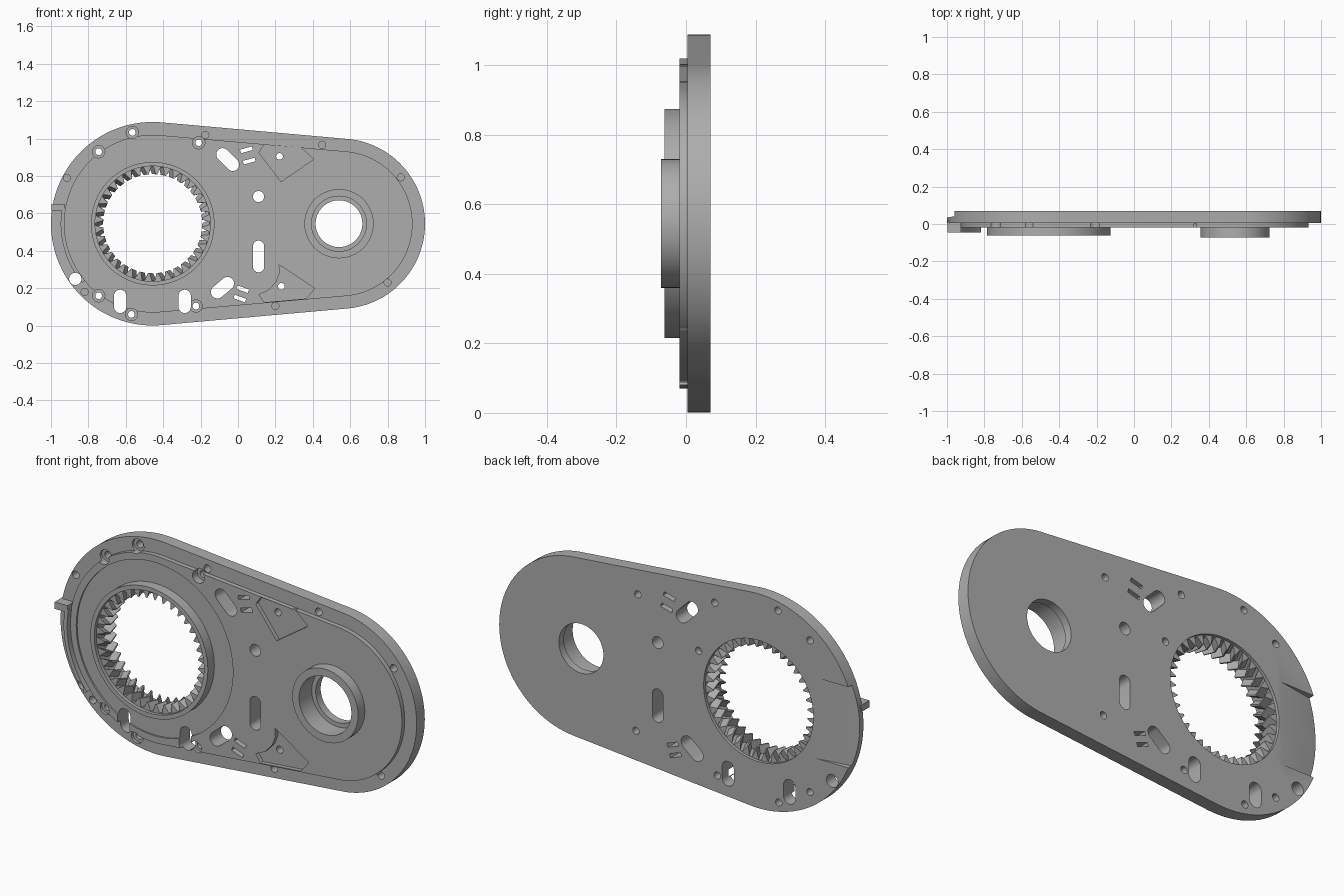
import bpy, bmesh, math
from math import cos, sin, pi, radians

if "Cube" in bpy.data.objects:
    bpy.data.objects.remove(bpy.data.objects["Cube"])

grey = bpy.data.materials.new("machined grey")
grey.use_nodes = True
grey.diffuse_color = (0.42, 0.42, 0.42, 1)
grey.node_tree.nodes["Principled BSDF"].inputs["Base Color"].default_value = (0.42, 0.42, 0.42, 1)

CZ = 0.545             # height of both bore centres
LX, RX = -0.456, 0.545
FRONT, BACK = -0.2, 0.2


def loft(name, sections):
    """Solid through (y, outline) sections, outlines given as (x, z)."""
    bm = bmesh.new()
    rings = [[bm.verts.new((x, y, z)) for x, z in pts] for y, pts in sections]
    n = len(rings[0])
    for a, b in zip(rings, rings[1:]):
        for i in range(n):
            j = (i + 1) % n
            bm.faces.new((a[i], a[j], b[j], b[i]))
    bm.faces.new(rings[0])
    bm.faces.new(rings[-1])
    bmesh.ops.recalc_face_normals(bm, faces=bm.faces)
    me = bpy.data.meshes.new(name)
    bm.to_mesh(me)
    bm.free()
    me.materials.append(grey)
    ob = bpy.data.objects.new(name, me)
    bpy.context.scene.collection.objects.link(ob)
    return ob


def prism(name, pts, y0, y1):
    return loft(name, [(y0, pts), (y1, pts)])


def arc(x, z, r, a0, a1, n):
    return [(x + r * cos(radians(a0 + (a1 - a0) * i / n)),
             z + r * sin(radians(a0 + (a1 - a0) * i / n))) for i in range(n + 1)]


def circle(x, z, r, n=32):
    return arc(x, z, r, 0, 360, n)[:-1]


def stadium(r_left, r_right):
    t = math.degrees(math.acos((r_left - r_right) / (RX - LX)))
    return arc(RX, CZ, r_right, -t, t, 48) + arc(LX, CZ, r_left, t, 360 - t, 64)


def slot(x, z, length, width, angle):
    r, h = width / 2, (length - width) / 2
    dx, dz = h * cos(radians(angle)), h * sin(radians(angle))
    return (arc(x + dx, z + dz, r, angle - 90, angle + 90, 12)
            + arc(x - dx, z - dz, r, angle + 90, angle + 270, 12))


def rect(x, z, w, h, angle=0):
    c, s = cos(radians(angle)), sin(radians(angle))
    return [(x + u * w / 2 * c - v * h / 2 * s, z + u * w / 2 * s + v * h / 2 * c)
            for u, v in ((-1, -1), (1, -1), (1, 1), (-1, 1))]


def gear_outline(twist, teeth=36):
    pts = []
    for i in range(teeth):
        for f, r in ((-0.14, 0.305), (0.14, 0.305), (0.43, 0.265), (0.57, 0.265)):
            a = 2 * pi * (i + f) / teeth + twist
            pts.append((LX + r * cos(a), CZ + r * sin(a)))
    return pts


cover = prism("cover_plate", stadium(0.544, 0.455), 0.005, 0.07)
helpers = []


def combine(ob, op):
    m = cover.modifiers.new(ob.name, 'BOOLEAN')
    m.operation, m.solver, m.object = op, 'EXACT', ob
    ob.hide_render = True
    helpers.append(ob)


def add(name, pts, y0, y1):
    combine(prism(name, pts, y0, y1), 'UNION')


def cut(pts, y0=FRONT, y1=BACK):
    combine(prism("cutter", pts, y0, y1), 'DIFFERENCE')


# Raised inner face, shallow groove, gear collar and bearing boss
add("raised_face", stadium(0.475, 0.388), -0.018, 0.03)
cut(circle(LX, CZ, 0.44, 96), FRONT, -0.01)
add("gear_collar", circle(LX, CZ, 0.33, 96), -0.062, 0.03)
add("bearing_boss", circle(RX - 0.005, CZ, 0.185, 64), -0.072, 0.03)

# Curved lip with a square tab at the left edge
add("edge_lip", arc(LX, CZ, 0.492, 170, 220, 20) + arc(LX, CZ, 0.472, 220, 170, 20), -0.045, 0.03)
add("edge_tab", rect(-0.962, 0.632, 0.072, 0.035), -0.045, 0.02)

# Herringbone ring gear bore with clearance at both ends
step = radians(5)
combine(loft("gear_cutter", [(FRONT, gear_outline(0)), (-0.05, gear_outline(0)),
                             (0.004, gear_outline(step)), (0.058, gear_outline(0)),
                             (BACK, gear_outline(0))]), 'DIFFERENCE')
cut(circle(LX, CZ, 0.308, 96), FRONT, -0.045)
cut(circle(LX, CZ, 0.308, 96), 0.055, BACK)

# Stepped bearing bore
cut(circle(RX - 0.005, CZ, 0.125, 64))
cut(circle(RX - 0.005, CZ, 0.147, 64), FRONT, 0.03)

# Slots, slits and plain holes
for s in ((-0.63, 0.13, 0.125, 0.066, 90), (-0.285, 0.13, 0.125, 0.066, 90),
          (0.11, 0.37, 0.17, 0.06, 90), (-0.055, 0.888, 0.145, 0.068, -45),
          (-0.083, 0.203, 0.14, 0.07, 40)):
    cut(slot(*s))
for x, z, a in ((0.045, 0.94, 15), (0.06, 0.88, 15), (0.025, 0.195, -20), (0.01, 0.145, -20)):
    cut(rect(x, z, 0.065, 0.02, a))
for x, z, r in ((0.11, 0.69, 0.03), (-0.87, 0.25, 0.033)):
    cut(circle(x, z, r, 24))

# Counterbored screw holes
for x, z in ((-0.565, 1.033), (-0.745, 0.93), (-0.21, 0.978),
             (-0.745, 0.16), (-0.57, 0.06), (-0.225, 0.105)):
    cut(circle(x, z, 0.018, 20))
    cut(circle(x, z, 0.033, 24), FRONT, 0.02)

# Blind rim holes
for x, z in ((-0.175, 1.02), (0.45, 0.967), (0.87, 0.793), (0.8, 0.23),
             (0.2, 0.105), (-0.82, 0.18), (-0.915, 0.79)):
    cut(circle(x, z, 0.019, 20), FRONT, 0.05)
cut(circle(-0.12, 0.71, 0.018, 20), 0.04, BACK)

# Angular pockets, each with a through hole
upper = [(0.14, 0.967), (0.335, 0.953), (0.405, 0.89), (0.23, 0.77), (0.112, 0.925)]
lower = [(0.22, 0.325), (0.41, 0.2), (0.365, 0.145), (0.14, 0.125),
         (0.112, 0.165), (0.165, 0.19), (0.205, 0.235), (0.222, 0.28)]
for pocket, hole in ((upper, (0.222, 0.905)), (lower, (0.232, 0.21))):
    cut(pocket, FRONT, 0.003)
    cut(circle(*hole, 0.018, 20))

# Sloped relief on the back of the left edge
relief = prism("relief_cutter", rect(-0.92, CZ, 0.28, 0.41), 0.07, 0.2)
for v in relief.data.vertices:
    if v.co.y < 0.1:
        v.co.y = 0.07 - 0.16 * (-0.78 - v.co.x)
combine(relief, 'DIFFERENCE')

# Bake the result and drop the helpers
dg = bpy.context.evaluated_depsgraph_get()
final = bpy.data.meshes.new_from_object(cover.evaluated_get(dg))
cover.modifiers.clear()
cover.data = final
final.materials.clear()
final.materials.append(grey)
for p in final.polygons:
    p.material_index = 0
for ob in helpers:
    bpy.data.objects.remove(ob)

bpy.ops.object.select_all(action='DESELECT')
cover.select_set(True)
bpy.context.view_layer.objects.active = cover
bpy.ops.object.shade_smooth_by_angle(angle=radians(30))
